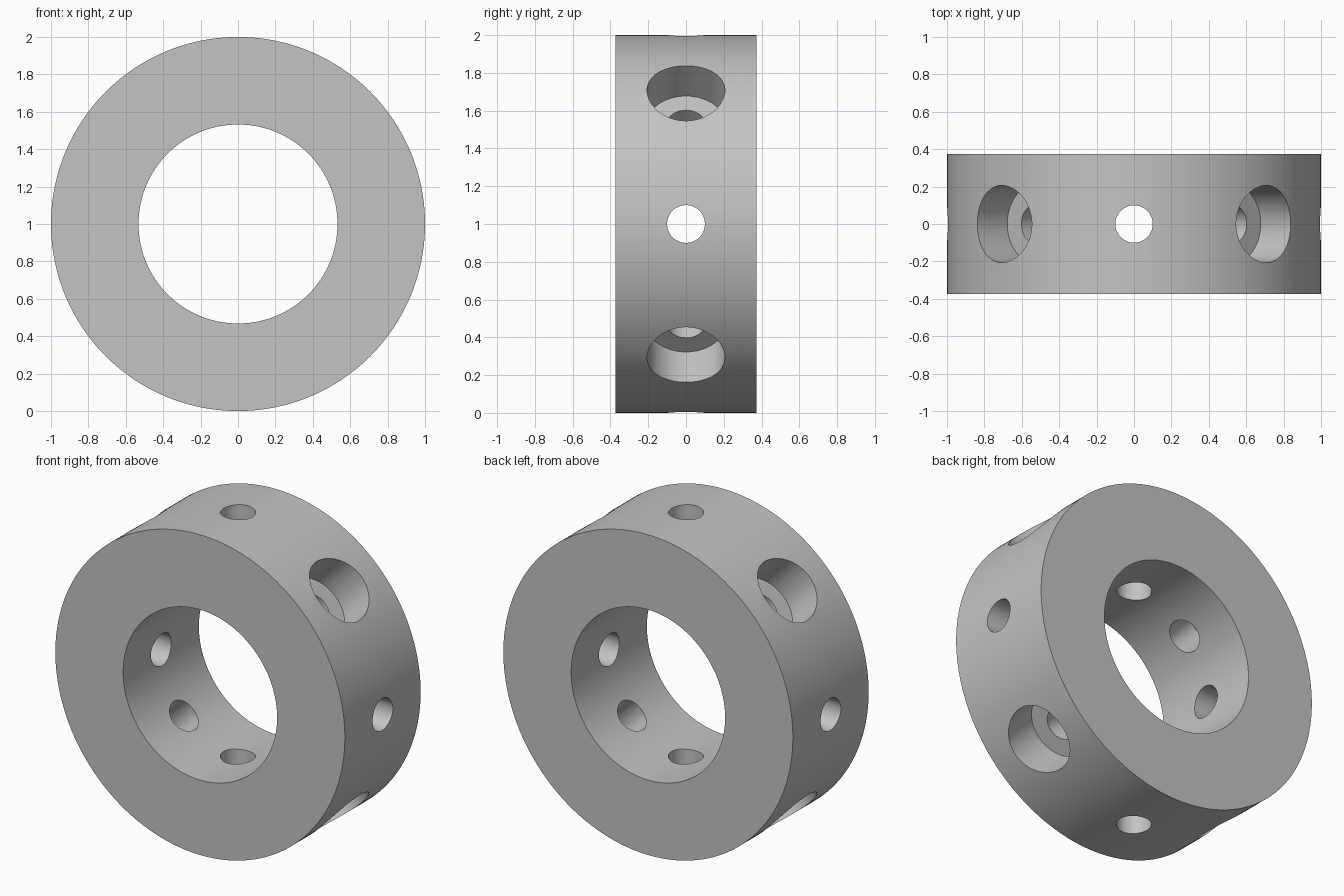
import bpy
import math
from mathutils import Vector

cube = bpy.data.objects.get("Cube")
if cube:
    bpy.data.objects.remove(cube, do_unlink=True)

CENTRE = Vector((0, 0, 1))
OUTER, INNER, WIDTH = 1.0, 0.532, 0.748
HOLE, BORE, BORE_FLOOR = 0.1, 0.206, 0.752

steel = bpy.data.materials.new("plain_grey")
steel.use_nodes = True
grey = (0.55, 0.55, 0.55, 1)
steel.diffuse_color = grey
steel.node_tree.nodes["Principled BSDF"].inputs["Base Color"].default_value = grey


def cylinder(name, radius, length, rotation, location=CENTRE, sides=128):
    bpy.ops.mesh.primitive_cylinder_add(vertices=sides, radius=radius, depth=length,
                                        location=location, rotation=rotation)
    obj = bpy.context.object
    obj.name = name
    obj.data.materials.append(steel)
    return obj


def cut(target, cutter):
    cutter.hide_render = True
    mod = target.modifiers.new(cutter.name, 'BOOLEAN')
    mod.operation = 'DIFFERENCE'
    mod.solver = 'EXACT'
    mod.object = cutter
    bpy.context.view_layer.objects.active = target
    bpy.ops.object.modifier_apply(modifier=mod.name)
    bpy.data.objects.remove(cutter, do_unlink=True)


# Collar body with its central shaft opening
along_y = (math.pi / 2, 0, 0)
collar = cylinder("collar_ring", OUTER, WIDTH, along_y, sides=160)
cut(collar, cylinder("shaft_cutter", INNER, WIDTH * 2, along_y))

# Eight radial holes, the diagonal ones counterbored from outside
for i in range(8):
    angle = i * math.pi / 4
    outward = Vector((math.sin(angle), 0, math.cos(angle)))
    turn = (0, angle, 0)
    cut(collar, cylinder("hole_cutter", HOLE, 1, turn, CENTRE + outward * 0.8, 48))
    if i % 2:
        cut(collar, cylinder("bore_cutter", BORE, 0.5, turn,
                             CENTRE + outward * (BORE_FLOOR + 0.25), 64))

# Smooth walls with crisp rims
bpy.ops.object.select_all(action='DESELECT')
collar.select_set(True)
bpy.context.view_layer.objects.active = collar
bpy.ops.object.shade_smooth_by_angle(angle=math.radians(30))
